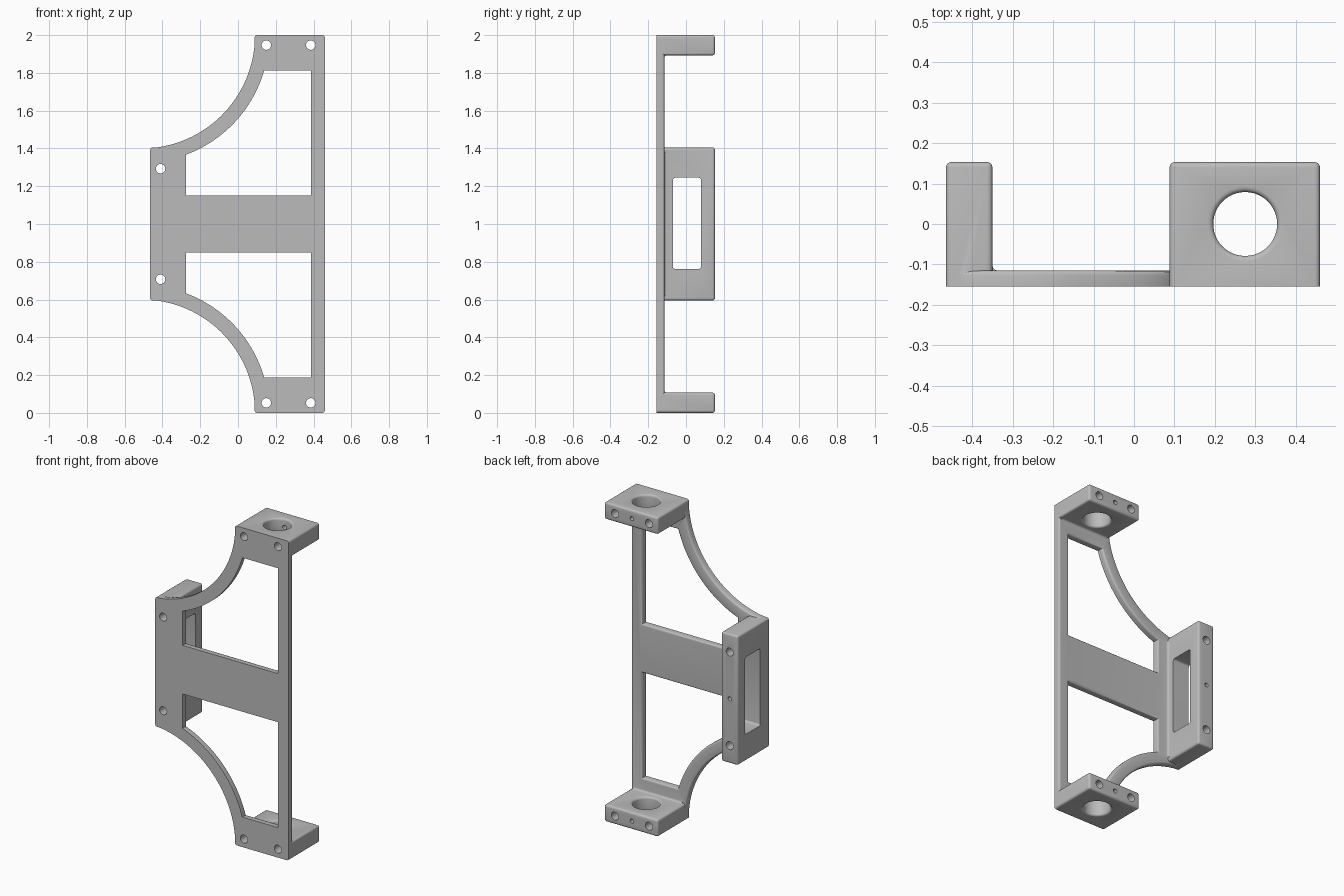
import bpy, bmesh, math
from mathutils import Vector, Matrix

if "Cube" in bpy.data.objects:
    bpy.data.objects.remove(bpy.data.objects["Cube"], do_unlink=True)

FRONT, PLATE_BACK, BACK = -0.155, -0.115, 0.153
LEFT, RIGHT, R = -0.465, 0.46, 0.013

grey = bpy.data.materials.new("plain grey")
grey.use_nodes = True
grey.diffuse_color = (0.5, 0.5, 0.5, 1)
grey.node_tree.nodes["Principled BSDF"].inputs["Base Color"].default_value = (0.5, 0.5, 0.5, 1)


def finish(name, bm):
    bmesh.ops.recalc_face_normals(bm, faces=bm.faces)
    mesh = bpy.data.meshes.new(name)
    bm.to_mesh(mesh)
    bm.free()
    mesh.materials.append(grey)
    obj = bpy.data.objects.new(name, mesh)
    bpy.context.collection.objects.link(obj)
    return obj


def box(name, lo, hi, rule=None):
    """Box between two corners, with the edges chosen by rule rounded."""
    bm = bmesh.new()
    bmesh.ops.create_cube(bm, size=1)
    for v in bm.verts:
        v.co = Vector([lo[i] if v.co[i] < 0 else hi[i] for i in range(3)])
    if rule:
        edges = [e for e in bm.edges if rule(e)]
        bmesh.ops.bevel(bm, geom=edges, offset=R, segments=4, profile=0.5, affect='EDGES')
    return finish(name, bm)


def prism(name, points, move):
    bm = bmesh.new()
    face = bm.faces.new([bm.verts.new(p) for p in points])
    new = bmesh.ops.extrude_face_region(bm, geom=[face])
    bmesh.ops.translate(bm, vec=move, verts=[g for g in new["geom"] if isinstance(g, bmesh.types.BMVert)])
    return finish(name, bm)


def lathe(name, profile, centre, axis, sides=48):
    """Closed turned shape from (radius, height) pairs."""
    turn = Vector((0, 0, 1)).rotation_difference(Vector(axis)).to_matrix()
    bm = bmesh.new()
    rings = []
    for r, h in profile:
        angles = [2 * math.pi * i / sides for i in range(sides)]
        rings.append([bm.verts.new(Vector(centre) + turn @ Vector((r * math.cos(a), r * math.sin(a), h)))
                      for a in angles])
    for a, b in zip(rings, rings[1:]):
        for i in range(sides):
            j = (i + 1) % sides
            bm.faces.new((a[i], a[j], b[j], b[i]))
    bm.faces.new(rings[0])
    bm.faces.new(rings[-1])
    return finish(name, bm)


def combine(target, tool, operation):
    mod = target.modifiers.new(operation, 'BOOLEAN')
    mod.operation, mod.object, mod.solver = operation, tool, 'EXACT'
    bpy.context.view_layer.objects.active = target
    bpy.ops.object.modifier_apply(modifier=mod.name)
    bpy.data.objects.remove(tool, do_unlink=True)


# Face plate outline: two scooped arcs and two windows
def arc(radius, start, end, s, n=28):
    """Points (x, z) on the scoop, between two angles, above or below the middle."""
    return [(-0.51 + radius * math.sin(a), 1 + s * (1 - radius * math.cos(a)))
            for a in [start + (end - start) * i / n for i in range(n + 1)]]


outer, inner = 0.6, 0.675
a0, a1 = math.asin(0.06 / outer), math.acos(0.02 / outer)
b0, b1 = math.asin(0.235 / inner), math.acos(0.188 / inner)
upper = arc(outer, a0, a1, 1)
lower = arc(outer, a0, a1, -1)
outline = ([(LEFT, 1.39)] + upper + [(RIGHT, 1.98), (RIGHT, 0.02)] + lower[::-1] + [(LEFT, 0.61)])
loops = [outline]
for s in (1, -1):
    loops.append([(-0.275, 1 + s * 0.152)] + arc(inner, b0, b1, s)
                 + [(0.386, 1 + s * 0.812), (0.386, 1 + s * 0.152)])

bm = bmesh.new()
edges = []
for loop in loops:
    vs = [bm.verts.new((x, FRONT, z)) for x, z in loop]
    edges += [bm.edges.new((vs[i - 1], vs[i])) for i in range(len(vs))]
bmesh.ops.triangle_fill(bm, edges=edges, use_beauty=True)
new = bmesh.ops.extrude_face_region(bm, geom=bm.faces[:], use_keep_orig=True)
bmesh.ops.translate(bm, vec=(0, PLATE_BACK - FRONT, 0),
                    verts=[g for g in new["geom"] if isinstance(g, bmesh.types.BMVert)])
bmesh.ops.recalc_face_normals(bm, faces=bm.faces)
rim = [e for e in bm.edges if all(v.co.y > FRONT + 0.01 for v in e.verts)
       and e.calc_face_angle(0) > 0.7]
bmesh.ops.bevel(bm, geom=rim, offset=0.011, segments=3, profile=0.5, affect='EDGES', clamp_overlap=False)
bracket = finish("mounting_bracket", bm)


# Mounting blocks, rounded everywhere except around the front face
def not_front(e):
    return any(v.co.y > FRONT + 0.01 for v in e.verts)


combine(bracket, box("side_block", (LEFT, FRONT, 0.595), (-0.35, BACK, 1.405), not_front), 'UNION')
for s in (1, -1):
    z0, z1 = sorted((1 + s * 0.893, 1 + s))
    combine(bracket, box("end_block", (0.088, FRONT, z0), (RIGHT, BACK, z1), not_front), 'UNION')

# Inner fillets between blocks and plate
e = 0.004
cove = [(-e, -e), (R, -e)] + [(R - R * math.sin(a), R - R * math.cos(a))
                             for a in [math.pi / 8 * i for i in range(5)]] + [(-e, R)]
combine(bracket, prism("side_fillet", [(-0.35 + u, PLATE_BACK + v, 0.62) for u, v in cove],
                       (0, 0, 0.76)), 'UNION')
for s in (1, -1):
    combine(bracket, prism("end_fillet", [(0.105, PLATE_BACK + v, 1 + s * (0.893 - u)) for u, v in cove],
                           (0.34, 0, 0)), 'UNION')

# Slot through the side block
combine(bracket, box("slot_cutter", (-0.6, -0.07, 0.762), (-0.25, 0.08, 1.245),
                     lambda e: abs(e.verts[0].co.x - e.verts[1].co.x) > 0.1), 'DIFFERENCE')

# Bores with rounded rims through the end blocks
half = 0.0535
rim = [(0.079 + R - R * math.cos(a), half - R + R * math.sin(a))
       for a in [math.pi / 8 * i for i in range(5)]]
rim.append((0.079 + R, half + 0.03))
profile = [(r, -h) for r, h in rim[::-1]] + rim
for s in (1, -1):
    combine(bracket, lathe("bore_cutter", profile, (0.275, 0, 1 + s * (1 - half)), (0, 0, 1)), 'DIFFERENCE')

# Screw holes right through, and small set-screw holes from the back
for s in (1, -1):
    for x, dz in ((0.15, 0.947), (0.385, 0.947), (-0.41, 0.293)):
        combine(bracket, lathe("screw_cutter", [(0.025, -0.4), (0.025, 0.4)],
                               (x, 0, 1 + s * dz), (0, 1, 0), 24), 'DIFFERENCE')
for x, z, y in ((0.2675, 1.947, 0.03), (0.2675, 0.053, 0.03), (-0.41, 1, 0.03)):
    combine(bracket, lathe("set_screw_cutter", [(0.013, 0), (0.013, 0.3)],
                           (x, y, z), (0, 1, 0), 16), 'DIFFERENCE')

bpy.ops.object.select_all(action='DESELECT')
bracket.select_set(True)
bpy.context.view_layer.objects.active = bracket
bpy.ops.object.shade_smooth_by_angle(angle=math.radians(35))
